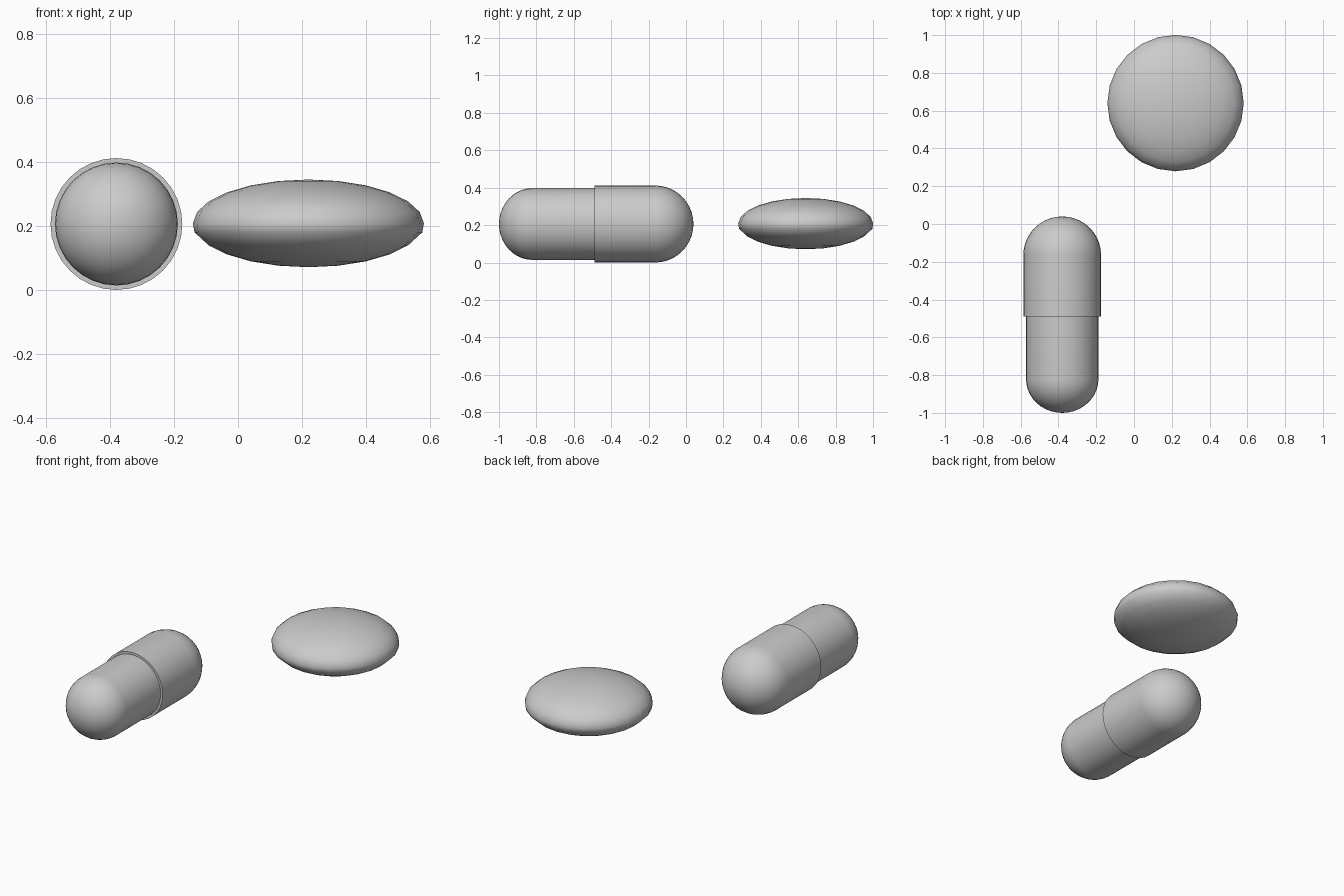
import bpy, bmesh, math
from mathutils import Matrix, Vector

cube = bpy.data.objects.get("Cube")
if cube:
    bpy.data.objects.remove(cube, do_unlink=True)

grey = bpy.data.materials.new("pill grey")
grey.use_nodes = True
color = (0.6, 0.6, 0.6, 1)
grey.diffuse_color = color
grey.node_tree.nodes["Principled BSDF"].inputs["Base Color"].default_value = color


def lathe(name, profile, sides, matrix):
    """Revolve (radius, height) points about z, then place the part."""
    bm = bmesh.new()
    verts = [bm.verts.new((r, 0, h)) for r, h in profile]
    edges = [bm.edges.new(pair) for pair in zip(verts, verts[1:])]
    bmesh.ops.spin(bm, geom=verts + edges, cent=(0, 0, 0), axis=(0, 0, 1),
                   angle=math.tau, steps=sides, use_merge=True)
    bmesh.ops.remove_doubles(bm, verts=bm.verts, dist=0.0005)
    bmesh.ops.recalc_face_normals(bm, faces=bm.faces)
    mesh = bpy.data.meshes.new(name)
    bm.to_mesh(mesh)
    bm.free()
    mesh.transform(matrix)
    mesh.materials.append(grey)
    obj = bpy.data.objects.new(name, mesh)
    bpy.context.collection.objects.link(obj)
    bpy.ops.object.select_all(action='DESELECT')
    obj.select_set(True)
    bpy.context.view_layer.objects.active = obj
    bpy.ops.object.shade_smooth_by_angle(angle=math.radians(40))
    return obj


def dome(radius, start, length, steps=10):
    """Quarter ellipse from the wall at start to the tip."""
    return [(radius * math.cos(a), start + length * math.sin(a))
            for a in (i * math.pi / 2 / steps for i in range(steps + 1))]


# Capsule lies along y; profile heights are measured from the seam
seam = Vector((-0.38, -0.49, 0.206))
toward_back = Matrix.Translation(seam) @ Matrix.Rotation(-math.pi / 2, 4, 'X')
toward_front = Matrix.Translation(seam) @ Matrix.Rotation(math.pi / 2, 4, 'X')
lathe("capsule_cap", [(0, 0), (0.206, 0)] + dome(0.206, 0.325, 0.205), 32, toward_back)
lathe("capsule_body", [(0, -0.02), (0.192, -0.02)] + dome(0.192, 0.33, 0.18), 32, toward_front)

# Lens-shaped tablet with a slightly blunt rim
steps = 12
lens = [(0.36 * math.sin(a), -0.137 * math.cos(a))
        for a in (i * math.pi / steps for i in range(steps + 1))]
lens[steps // 2 - 1] = (0.356, -0.028)
lens[steps // 2] = (0.361, 0)
lathe("round_tablet", lens, 24, Matrix.Translation((0.22, 0.64, 0.208)))
